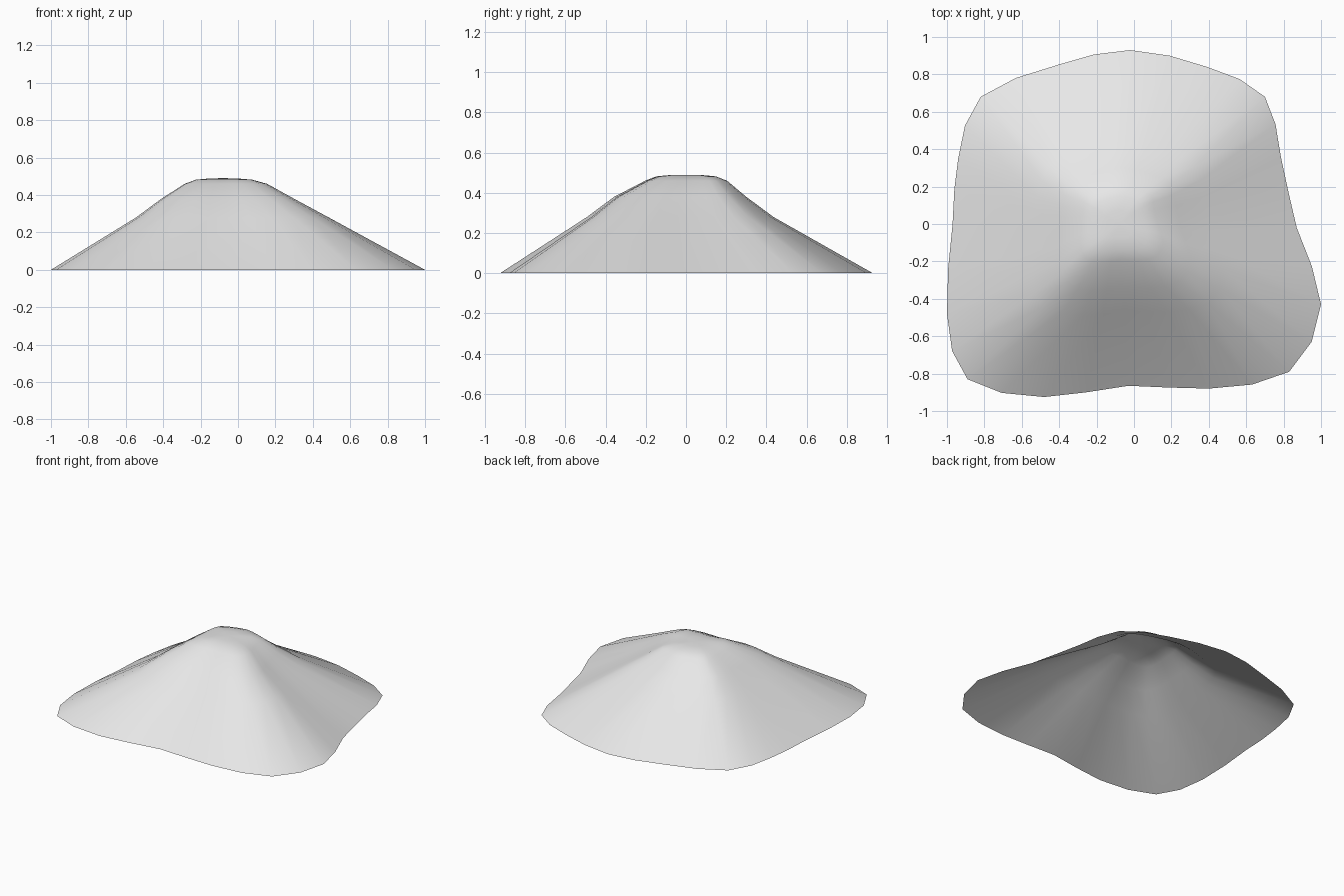
import bpy
import bmesh
from mathutils import Vector

cube = bpy.data.objects.get("Cube")
if cube:
    bpy.data.objects.remove(cube, do_unlink=True)

# Uneven rounded-square outline of the foot, clockwise from the back
OUTLINE = [Vector(p) for p in (
    (-.02, .93), (.39, .84), (.7, .68), (.785, .36),
    (.87, -.02), (1, -.43), (.83, -.79), (.4, -.88),
    (-.03, -.865), (-.48, -.925), (-.89, -.83), (-1, -.48),
    (-.97, 0), (-.94, .35), (-.82, .68), (-.41, .85))]

# Contours from foot to plateau: centre x, centre y, scale x, scale y, height
CONTOURS = [
    (0, 0, 1, 1, 0),
    (-.03, -.03, .515, .5, .28),
    (-.055, -.03, .355, .355, .38),
    (-.065, 0, .22, .22, .46),
    (-.075, 0, .15, .16, .482),
    (-.08, 0, .07, .08, .489),
]
SUMMIT = (-.08, 0, .49)


def smooth_loop(points):
    """Add one curved midpoint between each pair of points of a closed loop."""
    loop = []
    count = len(points)
    for i, b in enumerate(points):
        a, c, d = (points[(i + k) % count] for k in (-1, 1, 2))
        loop += [b, (b + c) * 9 / 16 - (a + d) / 16]
    return loop


def make_material(name, colour):
    mat = bpy.data.materials.new(name)
    mat.use_nodes = True
    mat.diffuse_color = colour
    mat.node_tree.nodes["Principled BSDF"].inputs["Base Color"].default_value = colour
    return mat


# Open hill shell: contours joined by quads and closed with a fan on top
bm = bmesh.new()
outline = smooth_loop(OUTLINE)
rings = [[bm.verts.new((cx + p.x * sx, cy + p.y * sy, z)) for p in outline]
         for cx, cy, sx, sy, z in CONTOURS]
summit = bm.verts.new(SUMMIT)
count = len(outline)
for i in range(count):
    j = (i + 1) % count
    for low, high in zip(rings, rings[1:]):
        bm.faces.new((low[j], low[i], high[i], high[j]))
    bm.faces.new((rings[-1][j], rings[-1][i], summit))
for face in bm.faces:
    face.smooth = True

mesh = bpy.data.meshes.new("hill")
bm.to_mesh(mesh)
bm.free()
mesh.materials.append(make_material("light grey", (.8, .8, .8, 1)))
hill = bpy.data.objects.new("hill", mesh)
bpy.context.collection.objects.link(hill)
